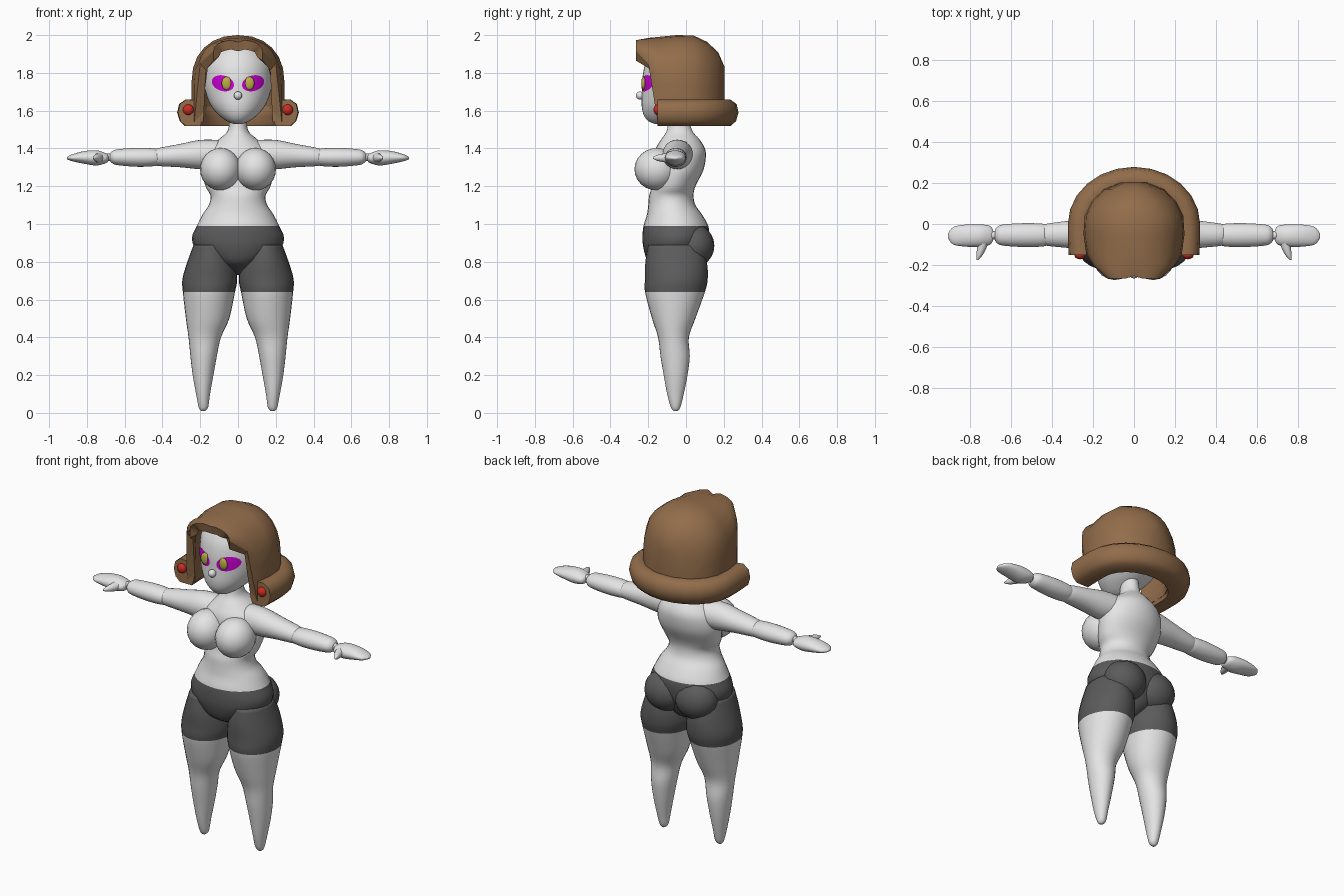
import bpy, bmesh, math
from mathutils import Vector
from mathutils.bvhtree import BVHTree

if "Cube" in bpy.data.objects:
    bpy.data.objects.remove(bpy.data.objects["Cube"])


def material(name, rgb):
    m = bpy.data.materials.new(name)
    m.diffuse_color = (*rgb, 1)
    m.use_nodes = True
    m.node_tree.nodes["Principled BSDF"].inputs["Base Color"].default_value = m.diffuse_color
    return m


SKIN = material("pale grey", (0.78, 0.78, 0.78))
SHORTS = material("dark grey", (0.105, 0.105, 0.105))
HAIR = material("brown", (0.29, 0.153, 0.07))
MAGENTA = material("magenta", (0.62, 0.0, 0.68))
YELLOW = material("olive yellow", (0.5, 0.43, 0.06))
RED = material("red", (0.6, 0.025, 0.015))


def finish(name, bm, mats, rule=None, mirror=False, smooth=True):
    """Turn a bmesh into an object; rule(face centre) gives the material index."""
    bmesh.ops.recalc_face_normals(bm, faces=bm.faces)
    for f in bm.faces:
        f.smooth = smooth
        if rule:
            f.material_index = rule(f.calc_center_median())
    me = bpy.data.meshes.new(name)
    bm.to_mesh(me)
    bm.free()
    for m in mats:
        me.materials.append(m)
    ob = bpy.data.objects.new(name, me)
    bpy.context.collection.objects.link(ob)
    if mirror:
        ob.modifiers.new("mirror", 'MIRROR').use_mirror_merge = False
    return ob


def resample(rows, steps):
    """Catmull-Rom interpolation through rows of numbers."""
    out = []
    for i in range(len(rows) - 1):
        p0, p1, p2 = rows[max(i - 1, 0)], rows[i], rows[i + 1]
        p3 = rows[min(i + 2, len(rows) - 1)]
        for k in range(steps):
            t = k / steps
            out.append([0.5 * (2 * b + (c - a) * t + (2 * a - 5 * b + 4 * c - d) * t * t
                               + (3 * b - a - 3 * c + d) * t ** 3)
                        for a, b, c, d in zip(p0, p1, p2, p3)])
    return out + [list(rows[-1])]


def skin_rows(bm, rows, closed=True, caps=True):
    """Join rows of points with quads."""
    vs = [[bm.verts.new(p) for p in r] for r in rows]
    n = len(vs[0])
    for a, b in zip(vs, vs[1:]):
        for j in range(n if closed else n - 1):
            k = (j + 1) % n
            bm.faces.new((a[j], a[k], b[k], b[j]))
    if caps:
        bm.faces.new(vs[0])
        bm.faces.new(vs[-1])
    return vs


def loft(rows, axis='z', n=28, steps=4):
    """Ellipse rings: (position, min a, max a, min b, max b) along z or x."""
    bm = bmesh.new()
    rings = []
    for t, a0, a1, b0, b1 in resample(rows, steps):
        ring = []
        for i in range(n):
            w = 2 * math.pi * i / n
            a = (a0 + a1) / 2 + (a1 - a0) / 2 * math.cos(w)
            b = (b0 + b1) / 2 + (b1 - b0) / 2 * math.sin(w)
            ring.append((a, b, t) if axis == 'z' else (t, a, b))
        rings.append(ring)
    skin_rows(bm, rings)
    return bm


def ball(name, centre, radii, mat, mirror=True, seg=20):
    bm = bmesh.new()
    bmesh.ops.create_uvsphere(bm, u_segments=seg, v_segments=seg // 2 + 2, radius=1)
    for v in bm.verts:
        v.co = Vector(centre) + Vector([c * r for c, r in zip(v.co, radii)])
    return finish(name, bm, [mat], mirror=mirror)


# Torso with neck and upper part of the shorts
torso = [(.73, .02, -.08, 0), (.76, .07, -.14, .05), (.8, .14, -.2, .08), (.87, .225, -.225, .11),
         (.93, .243, -.23, .122), (.99, .218, -.225, .118), (1.05, .188, -.207, .085),
         (1.1, .155, -.2, .05), (1.15, .146, -.195, .04), (1.2, .172, -.18, .05),
         (1.28, .19, -.17, .09), (1.35, .185, -.17, .105), (1.4, .16, -.16, .1),
         (1.45, .1, -.13, .07), (1.5, .052, -.1, .03), (1.6, .045, -.09, .01)]
finish("torso", loft([(z, -r, r, f, b) for z, r, f, b in torso]), [SKIN, SHORTS],
       lambda c: int(c.z < 0.99))
ball("breast", (.093, -.155, 1.29), (.108, .118, .112), SKIN)
ball("buttock", (.1, .04, .885), (.125, .11, .115), SHORTS)

# Legs, dark above the hem of the shorts
legs = [(.01, .175, .195, -.065, -.045), (.03, .158, .208, -.08, -.03), (.1, .148, .222, -.1, -.012),
        (.2, .13, .24, -.118, .008), (.3, .112, .252, -.135, .02), (.4, .09, .262, -.148, .015),
        (.5, .046, .276, -.18, .05), (.64, .016, .292, -.217, .1), (.71, .004, .294, -.217, .115),
        (.8, .02, .268, -.215, .11), (.89, .06, .235, -.2, .08)]
finish("leg", loft(legs), [SKIN, SHORTS], lambda c: int(c.z > 0.64), mirror=True)

# Arms
finish("upper_arm", loft([(.1, -.12, .04, 1.29, 1.445), (.2, -.125, .03, 1.29, 1.445),
                          (.3, -.118, .018, 1.3, 1.425), (.43, -.105, .0, 1.308, 1.4),
                          (.445, -.09, -.015, 1.32, 1.385)], 'x'), [SKIN], mirror=True)
finish("forearm", loft([(.415, -.09, -.015, 1.325, 1.38), (.435, -.108, .0, 1.308, 1.398),
                        (.53, -.112, .004, 1.303, 1.403), (.64, -.105, -.003, 1.312, 1.395),
                        (.67, -.09, -.018, 1.325, 1.382), (.678, -.075, -.035, 1.335, 1.37)], 'x'),
       [SKIN], mirror=True)
finish("wrist", loft([(.66, -.075, -.035, 1.333, 1.373), (.71, -.075, -.035, 1.333, 1.373)], 'x', 16, 1),
       [SKIN], mirror=True)
finish("hand", loft([(.685, -.075, -.035, 1.335, 1.365), (.7, -.1, -.01, 1.322, 1.375),
                     (.75, -.112, -.002, 1.31, 1.39), (.82, -.11, -.003, 1.32, 1.385),
                     (.88, -.1, -.015, 1.333, 1.368), (.905, -.07, -.045, 1.343, 1.355)], 'x'),
       [SKIN], mirror=True)
bm = bmesh.new()
thumb = resample([(.735, -.07, .03), (.74, -.11, .024), (.752, -.15, .016), (.763, -.175, .005)], 4)
skin_rows(bm, [[(x + r * math.cos(i * math.pi / 6), y, 1.35 + r * math.sin(i * math.pi / 6))
                for i in range(12)] for x, y, r in thumb])
finish("thumb", bm, [SKIN], mirror=True)

# Head
head = [(1.53, .025, -.165, -.09), (1.545, .06, -.2, -.05), (1.58, .105, -.225, .03),
        (1.63, .145, -.235, .1), (1.7, .172, -.233, .14), (1.78, .18, -.23, .155),
        (1.86, .172, -.21, .15), (1.93, .12, -.16, .11), (1.96, .03, -.06, .02)]
bm = loft([(z, -r, r, f, b) for z, r, f, b in head], n=40, steps=5)
tree = BVHTree.FromBMesh(bm)
finish("head", bm, [SKIN])
ball("nose", (0, -.243, 1.68), (.022, .022, .022), SKIN, mirror=False)


# Eyes: slanted thin plates laid on the face, with raised irises
def on_face(x, z):
    return tree.ray_cast(Vector((x, -1, z)), Vector((0, 1, 0)))[0] - Vector((0, .004, 0))


bm = bmesh.new()
slant = math.radians(17)
rows = []
for k in range(1, 7):
    ring = []
    for i in range(28):
        w = 2 * math.pi * i / 28
        a, b = .06 * k / 6 * math.cos(w), .041 * k / 6 * math.sin(w)
        ring.append(on_face(.08 + a * math.cos(slant) - b * math.sin(slant),
                            1.745 + a * math.sin(slant) + b * math.cos(slant)))
    rows.append(ring)
vs = skin_rows(bm, rows, caps=False)
bm.faces.new(vs[0])
finish("eye", bm, [MAGENTA], mirror=True)
ball("iris", on_face(.06, 1.745), (.027, .012, .035), YELLOW, seg=16)

# Hair cap: arches (y, half width, top, bottom) from fringe to back, given thickness
arches = [(-.265, .13, 1.975, 1.915), (-.2, .2, 1.985, 1.85), (-.15, .232, 1.99, 1.54),
          (-.05, .246, 2.0, 1.54), (.04, .24, 1.998, 1.54), (.11, .205, 1.965, 1.54),
          (.17, .145, 1.91, 1.54), (.205, .06, 1.83, 1.54)]
bm = bmesh.new()
rows = []
for y, hw, top, low in arches:
    spring = max(low, top - .25)
    half = [(hw, low), (hw, (low + spring) / 2)]
    half += [(hw * math.cos(a) ** .9, spring + (top - spring) * math.sin(a) ** .9)
             for a in (math.pi / 2 * i / 6 for i in range(6))]
    pts = half + [(0, top - (.012 if y < -.2 else 0))] + [(-x, z) for x, z in reversed(half)]
    rows.append([(x, y + (.012 if x == 0 and y < -.2 else 0), z) for x, z in pts])
vs = skin_rows(bm, rows, closed=False, caps=False)
for j in range(len(vs[-1]) // 2):
    a = vs[-1]
    quad = [a[j], a[j + 1], a[-j - 2], a[-j - 1]]
    bm.faces.new(list(dict.fromkeys(quad)))
cap = finish("hair_cap", bm, [HAIR])
if max(cap.data.polygons, key=lambda p: p.center.z).normal.z < 0:
    cap.data.flip_normals()
solid = cap.modifiers.new("thickness", 'SOLIDIFY')
solid.thickness = .05
solid.offset = -1

# Rolled hair ends: a flat-bottomed tube swept round the back of the head
bm = bmesh.new()
path = [(.248, -.15, 0), (.252, -.07, 0)]
path += [(.252 * math.cos(a), .208 * math.sin(a), a) for a in (math.pi * i / 12 for i in range(13))]
path += [(-.252, -.07, math.pi), (-.248, -.15, math.pi)]
section = [(-.05, 1.52), (.03, 1.52), (.057, 1.545), (.07, 1.59), (.06, 1.635),
           (.025, 1.66), (-.02, 1.655), (-.055, 1.63), (-.065, 1.57)]
skin_rows(bm, [[(x + d * math.cos(a), y + d * math.sin(a), z) for d, z in section] for x, y, a in path])
roll = finish("hair_roll", bm, [HAIR])

for ob in (cap, roll):
    bpy.ops.object.select_all(action='DESELECT')
    bpy.context.view_layer.objects.active = ob
    ob.select_set(True)
    for m in list(ob.modifiers):
        bpy.ops.object.modifier_apply(modifier=m.name)
    bpy.ops.object.shade_smooth_by_angle(angle=math.radians(50))

# Earrings
ball("earring", (.263, -.15, 1.605), (.028, .022, .028), RED)
